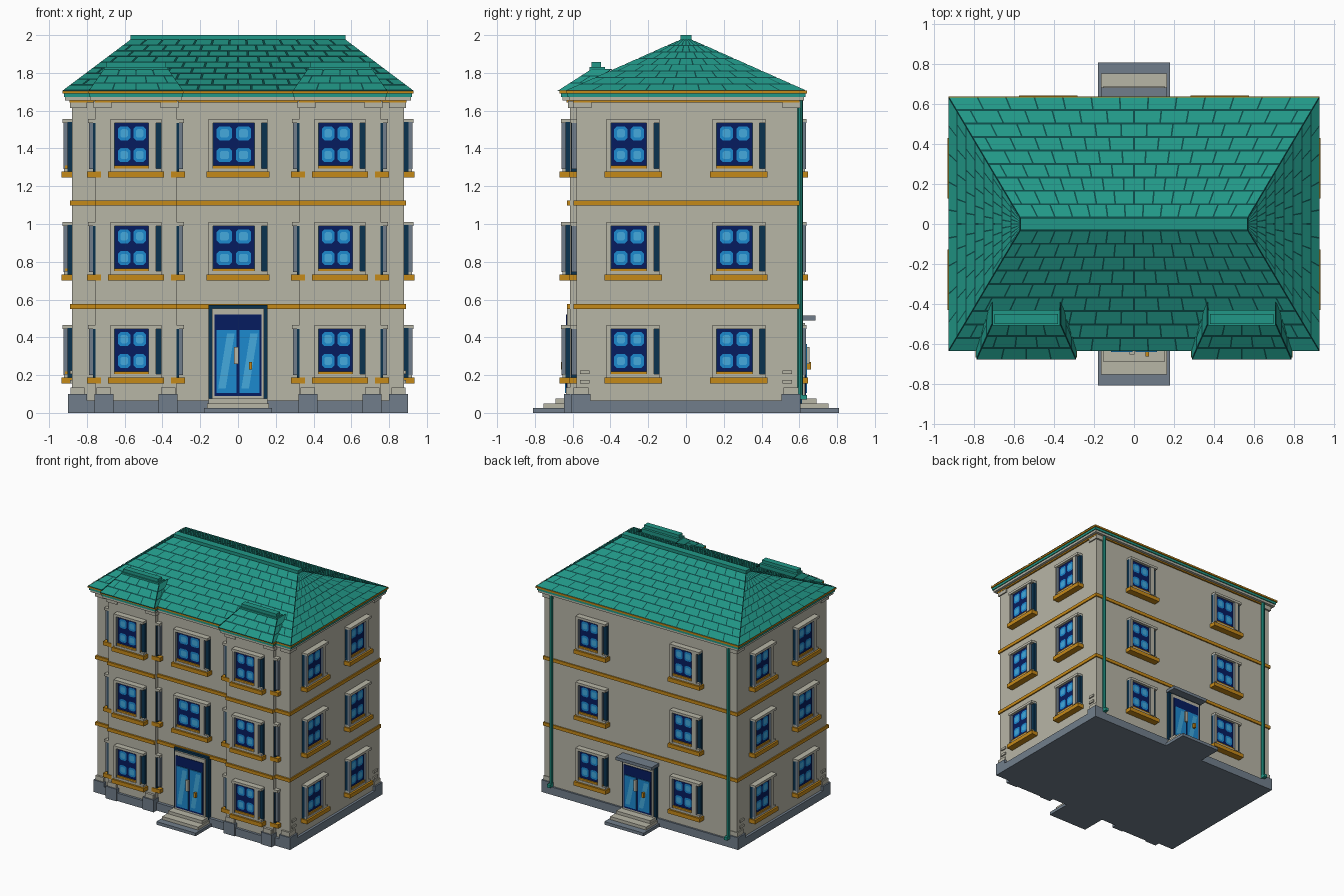
import bpy, bmesh
from math import radians
from mathutils import Matrix, Vector

if "Cube" in bpy.data.objects:
    bpy.data.objects.remove(bpy.data.objects["Cube"])

# Palette, given as sRGB bytes and stored as linear values
PALETTE = {"stone": "B6B4A5", "slate": "707D8A", "gold": "C4881F", "roof teal": "269686",
           "groove": "144C49", "navy": "0E2260", "blue": "2288CE", "light blue": "46A8DC",
           "dark trim": "123650"}
NAMES = list(PALETTE)
MATS = []
for name, code in PALETTE.items():
    c = [(int(code[i:i + 2], 16) / 255) ** 2.2 for i in (0, 2, 4)] + [1]
    m = bpy.data.materials.new(name)
    m.use_nodes = True
    m.diffuse_color = c
    m.node_tree.nodes["Principled BSDF"].inputs["Base Color"].default_value = c
    MATS.append(m)


def face_frame(x, y, turn):
    """Wall frame: local x runs along the wall, local -y points outward."""
    return Matrix.Translation((x, y, 0)) @ Matrix.Rotation(radians(turn), 4, 'Z')


class Part:
    def __init__(self, name):
        self.name, self.bm = name, bmesh.new()

    def box(self, x, y, z, mat, frame=Matrix()):
        """Box from (low, high) ranges."""
        mid = [(r[0] + r[1]) / 2 for r in (x, y, z)]
        size = [abs(r[1] - r[0]) for r in (x, y, z)]
        mtx = frame @ Matrix.Translation(mid) @ Matrix.Diagonal(size + [1])
        made = bmesh.ops.create_cube(self.bm, size=1, matrix=mtx)
        faces = {f for v in made["verts"] for f in v.link_faces}
        for f in faces:
            f.material_index = NAMES.index(mat)
        return faces

    def panel(self, u, out, z, mat, frame):
        """Box standing out from a wall by `out`."""
        return self.box(u, (-out, 0.02), z, mat, frame)

    def poly(self, pts, mat):
        f = self.bm.faces.new([self.bm.verts.new(p) for p in pts])
        f.material_index = NAMES.index(mat)

    def plate(self, pts, out, mat, frame):
        self.poly([frame @ Vector((u, -out, z)) for u, z in pts], mat)

    def slope(self, a, b, c, d, rows, cols):
        """Dark roof plane covered in staggered tiles."""
        a, b, c, d = map(Vector, (a, b, c, d))
        self.poly((a, b, c, d), "groove")
        lift = (b - a).cross(d - a).normalized() * 0.004
        gap_v = 0.006 / (d - a).length
        for r in range(rows):
            v0, v1 = r / rows + gap_v, (r + 1) / rows - gap_v
            l0, r0, l1, r1 = a.lerp(d, v0), b.lerp(c, v0), a.lerp(d, v1), b.lerp(c, v1)
            gap = min(0.004 / max((r0 - l0).length, 0.01), 0.2 / cols)
            shift = 0.5 * (r % 2)
            for k in range(cols + r % 2):
                u0 = max(0, (k - shift) / cols) + gap
                u1 = min(1, (k + 1 - shift) / cols) - gap
                self.poly([p + lift for p in (l0.lerp(r0, u0), l0.lerp(r0, u1),
                                              l1.lerp(r1, u1), l1.lerp(r1, u0))], "roof teal")

    def finish(self):
        me = bpy.data.meshes.new(self.name)
        self.bm.to_mesh(me)
        self.bm.free()
        for m in MATS:
            me.materials.append(m)
        bpy.context.collection.objects.link(bpy.data.objects.new(self.name, me))


BAYS = (-0.54, 0.54)
FLOORS = (0, 0.545, 1.09)

# Walls, with two shallow front bays
walls = Part("walls")
walls.box((-0.88, 0.88), (-0.58, 0.59), (0.02, 1.66), "stone")
for x in BAYS:
    walls.box((x - 0.215, x + 0.215), (-0.615, -0.5), (0.02, 1.66), "stone")
for sx in (-1, 1):
    for y0, y1 in ((-0.595, -0.5), (0.51, 0.605)):
        walls.box((sx * 0.80, sx * 0.89), (y0, y1), (1.615, 1.65), "stone")
    for y in (-0.535, 0.535):
        for z in (0.155, 0.205):
            walls.box((sx * 0.87, sx * 0.89), (y - 0.025, y + 0.025), (z, z + 0.02), "stone")
    for x in BAYS:
        walls.box((x + sx * 0.13, x + sx * 0.225), (-0.625, -0.5), (1.615, 1.65), "stone")
walls.finish()

# Plinth with stepped corner blocks
plinth = Part("plinth")
plinth.box((-0.90, 0.90), (-0.605, 0.605), (0, 0.065), "slate")
blocks = [(sx * 0.85, y) for sx in (-1, 1) for y in (-0.555, 0.555)]
for x in BAYS:
    plinth.box((x - 0.22, x + 0.22), (-0.635, -0.5), (0, 0.065), "slate")
    blocks += [(x - 0.17, -0.595), (x + 0.17, -0.595)]
for x, y in blocks:
    plinth.box((x - 0.05, x + 0.05), (y - 0.05, y + 0.05), (0, 0.1), "slate")
    plinth.box((x - 0.038, x + 0.038), (y - 0.04, y + 0.04), (0.1, 0.135), "stone")
plinth.finish()

# Floor bands and cornice: overhang, bottom, top, colour
trim = Part("bands_and_cornice")
for o, z0, z1, mat in ((0.01, 0.55, 0.577, "gold"), (0.01, 1.097, 1.124, "gold"),
                       (0.012, 1.643, 1.654, "gold"), (0.035, 1.654, 1.673, "stone"),
                       (0.042, 1.673, 1.692, "roof teal"), (0.05, 1.692, 1.706, "gold")):
    trim.box((-0.88 - o, 0.88 + o), (-0.585 - o, 0.59 + o), (z0, z1), mat)
    for x in BAYS:
        w = 0.205 + o
        trim.box((x - w, x + w), (-0.62 - o, -0.5), (z0, z1), mat)
trim.finish()

# Hipped roof with tiles, and small hipped roofs over the bays
roof = Part("roof")
EX, EY, EZ, RX, RY, RZ = 0.93, 0.637, 1.705, 0.57, 0.03, 1.975
for s in (-1, 1):
    roof.slope((s * EX, s * EY, EZ), (-s * EX, s * EY, EZ),
               (-s * RX, s * RY, RZ), (s * RX, s * RY, RZ), 9, 13)
    roof.slope((s * EX, -s * EY, EZ), (s * EX, s * EY, EZ),
               (s * RX, s * RY, RZ), (s * RX, -s * RY, RZ), 8, 9)
roof.box((-RX, RX), (-RY, RY), (1.95, 2.0), "roof teal")
for x in BAYS:
    roof.slope((x - 0.25, -0.68, EZ), (x + 0.25, -0.68, EZ),
               (x + 0.17, -0.5, 1.82), (x - 0.17, -0.5, 1.82), 3, 4)
    for s in (-1, 1):
        front = [(x + s * 0.25, -0.68, EZ), (x + s * 0.17, -0.5, 1.82)]
        back = [(x + s * 0.25, -0.57, EZ), (x + s * 0.17, -0.39, 1.82)]
        if s > 0:
            roof.slope(front[0], back[0], back[1], front[1], 3, 1)
        else:
            roof.slope(back[0], front[0], front[1], back[1], 3, 1)
    roof.box((x - 0.17, x + 0.17), (-0.51, -0.43), (1.78, 1.832), "roof teal")
    roof.box((x - 0.16, x + 0.16), (-0.50, -0.45), (1.83, 1.857), "roof teal")
roof.finish()


# Windows
def window(p, frame, h, z):
    p.panel((-h, h), 0.022, (z + 0.185, z + 0.45), "dark trim", frame)
    g0, g1 = -h + 0.025, h - 0.07
    p.panel((g0, g1), 0.026, (z + 0.2, z + 0.445), "navy", frame)
    gw = g1 - g0
    for col in (0.27, 0.74):
        for row, mat in ((0.275, "blue"), (0.39, "blue")):
            cu, cz, a, b = g0 + gw * col, z + row, gw * 0.19, 0.037
            for k, tint in ((1, mat), (0.6, "light blue")):
                a2, b2, c = a * k, b * k, 0.014 * k
                side = [(a2, -b2 + c), (a2, b2 - c), (a2 - c, b2), (-a2 + c, b2)]
                pts = side + [(-u, -w) for u, w in side]
                p.plate([(cu + u, cz + w) for u, w in pts], 0.029 - 0.002 * k, tint, frame)
    for u0, u1 in ((-h, -h + 0.022), (h - 0.068, h - 0.03)):
        faces = p.box((u0, u1), (-0.045, -0.022), (z + 0.2, z + 0.45), "stone", frame)
        along = frame.to_3x3() @ Vector((1, 0, 0))
        for f in faces:
            f.normal_update()
            if abs(f.normal.dot(along)) > 0.9:
                f.material_index = NAMES.index("slate")
    p.panel((-h, h), 0.048, (z + 0.445, z + 0.465), "stone", frame)
    p.panel((-h + 0.02, h - 0.03), 0.036, (z + 0.205, z + 0.22), "gold", frame)
    p.panel((-h, h), 0.04, (z + 0.185, z + 0.205), "stone", frame)
    p.panel((-h - 0.012, h + 0.012), 0.055, (z + 0.155, z + 0.187), "gold", frame)


windows = Part("windows")
for z in FLOORS:
    if z:
        window(windows, face_frame(0, -0.58, 0), 0.155, z)
    for x in BAYS:
        window(windows, face_frame(x, -0.615, 0), 0.135, z)
        # Slim window edges on the bay sides
        for turn, s in ((90, 1), (-90, -1)):
            fr = face_frame(x + s * 0.205, -0.585, turn)
            windows.panel((-0.025, 0.025), 0.022, (z + 0.185, z + 0.45), "dark trim", fr)
            windows.box((-0.02, 0.02), (-0.045, -0.022), (z + 0.2, z + 0.45), "slate", fr)
            windows.panel((-0.03, 0.03), 0.048, (z + 0.445, z + 0.465), "stone", fr)
            windows.panel((-0.035, 0.035), 0.055, (z + 0.155, z + 0.187), "gold", fr)
    for s in (-1, 1):
        window(windows, face_frame(s * 0.43, 0.59, 180), 0.135, z)
        for y in (-0.28, 0.28):
            window(windows, face_frame(s * 0.88, y, s * 90), 0.14, z)
windows.finish()


# Doors with steps
def door(name, frame, top):
    p = Part(name)
    p.panel((-0.157, 0.157), 0.03, (0.05, top), "dark trim", frame)
    p.panel((-0.138, 0.138), 0.045, (0.05, top - 0.018), "stone", frame)
    p.panel((-0.125, 0.125), 0.05, (0.09, top - 0.05), "navy", frame)
    hi = top - 0.13
    for s in (-1, 1):
        u0, u1 = sorted((s * 0.008, s * 0.115))
        p.panel((u0, u1), 0.056, (0.105, hi), "blue", frame)
        p.plate([(u0 + 0.01, 0.13), (u0 + 0.05, 0.13), (u1 - 0.01, hi - 0.02),
                 (u1 - 0.05, hi - 0.02)], 0.058, "light blue", frame)
    p.panel((-0.022, 0.002), 0.07, (0.26, 0.35), "stone", frame)
    p.panel((0.058, 0.075), 0.078, (0.23, 0.27), "gold", frame)
    for w, out, z0, z1, mat in ((0.18, 0.225, 0, 0.025, "slate"), (0.165, 0.17, 0.025, 0.05, "stone"),
                                (0.155, 0.105, 0.05, 0.075, "stone")):
        p.panel((-w, w), out, (z0, z1), mat, frame)
    return p


front = door("front_door", face_frame(0, -0.585, 0), 0.57)
front.finish()
rear_frame = face_frame(0, 0.585, 180)
rear = door("back_door", rear_frame, 0.495)
rear.panel((-0.165, 0.165), 0.1, (0.49, 0.515), "slate", rear_frame)
rear.finish()

# Downpipes at the back corners
pipes = Part("downpipes")
for x in (-0.81, 0.81):
    made = bmesh.ops.create_cone(pipes.bm, segments=8, radius1=0.014, radius2=0.014, depth=1.6,
                                 cap_ends=True, matrix=Matrix.Translation((x, 0.605, 0.87)))
    for f in {f for v in made["verts"] for f in v.link_faces}:
        f.material_index = NAMES.index("roof teal")
    pipes.box((x - 0.014, x + 0.014), (0.6, 0.64), (0.07, 0.095), "roof teal")
pipes.finish()
